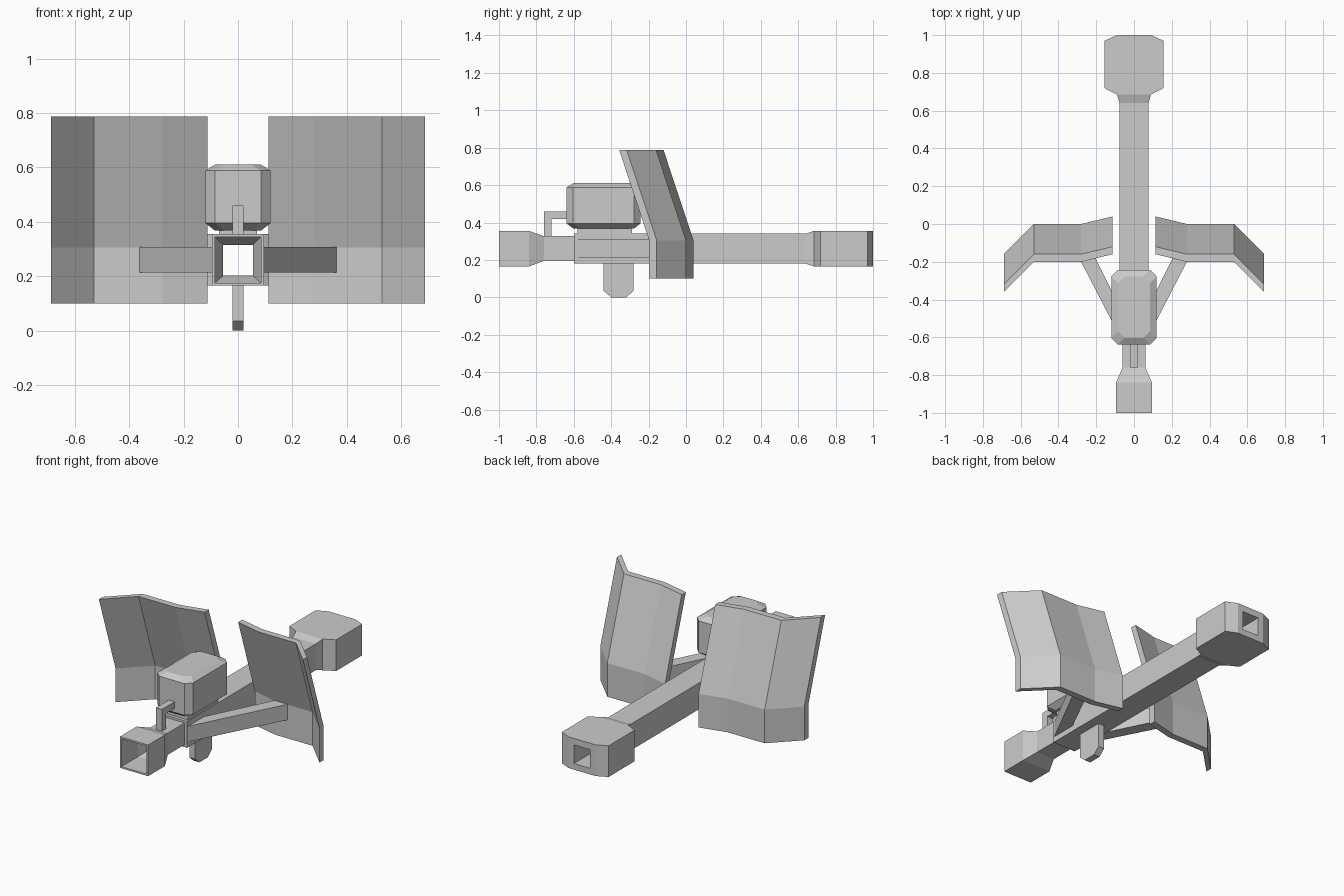
import bpy, bmesh

if "Cube" in bpy.data.objects:
    bpy.data.objects.remove(bpy.data.objects["Cube"])


def finish(name, bm):
    bmesh.ops.recalc_face_normals(bm, faces=bm.faces)
    me = bpy.data.meshes.new(name)
    bm.to_mesh(me)
    bm.free()
    ob = bpy.data.objects.new(name, me)
    bpy.context.collection.objects.link(ob)
    return ob


def loft(name, rings, loop=False):
    """Skin a list of equal-length point rings; capped, or closed into a tube."""
    bm = bmesh.new()
    vs = [[bm.verts.new(p) for p in r] for r in rings]
    n, m = len(rings[0]), len(rings)
    for i in range(m if loop else m - 1):
        a, b = vs[i], vs[(i + 1) % m]
        for j in range(n):
            k = (j + 1) % n
            bm.faces.new((a[j], a[k], b[k], b[j]))
    if not loop:
        bm.faces.new(vs[0])
        bm.faces.new(vs[-1])
    return finish(name, bm)


def square_tube(name, sections):
    """Sections are (y, half width, z low, z high), outside then back inside."""
    return loft(name, [[(-w, y, a), (w, y, a), (w, y, b), (-w, y, b)]
                       for y, w, a, b in sections], loop=True)


def box(name, x, y, z):
    return loft(name, [[(x[0], y[0], h), (x[1], y[0], h), (x[1], y[1], h), (x[0], y[1], h)]
                       for h in z])


def side_prism(name, profile, w):
    return loft(name, [[(x, y, z) for y, z in profile] for x in (-w, w)])


# Flared front socket
square_tube("front_socket", [
    (-1, .095, .165, .355), (-.84, .095, .165, .355), (-.76, .06, .195, .327),
    (-.58, .06, .195, .327), (-.58, .055, .202, .315), (-.76, .055, .202, .315),
    (-.84, .085, .175, .345), (-1, .085, .175, .345)])

# Long square barrel
square_tube("barrel", [
    (-.6, .077, .18, .34), (.66, .077, .18, .34),
    (.66, .055, .202, .315), (-.6, .055, .202, .315)])

# Wide hollow end block
square_tube("end_block", [
    (.64, .077, .18, .34), (.685, .09, .165, .355), (.72, .157, .165, .355),
    (.97, .157, .165, .355), (1, .09, .165, .355), (1, .055, .202, .315),
    (.64, .055, .202, .315)])


# Chamfered sight housing on a low pedestal
def octagon(z, inset):
    x, y0, y1, c = .12 - inset, -.638 + inset, -.243 - inset, .035
    return [(-x + c, y0, z), (x - c, y0, z), (x, y0 + c, z), (x, y1 - c, z),
            (x - c, y1, z), (-x + c, y1, z), (-x, y1 - c, z), (-x, y0 + c, z)]


loft("sight_housing", [octagon(.368, .035), octagon(.395, 0),
                       octagon(.588, 0), octagon(.61, .035)])
box("sight_pedestal", (-.07, .07), (-.58, -.29), (.33, .372))

# Bent eyepiece bracket
side_prism("sight_bracket", [(-.76, .32), (-.72, .32), (-.72, .42), (-.62, .42),
                             (-.62, .46), (-.76, .46)], .02)

# Hand grip under the barrel
side_prism("grip", [(-.44, .19), (-.44, .035), (-.4, 0), (-.32, 0),
                    (-.28, .035), (-.28, .19)], .02)

# Folded shields and their struts, mirrored left and right
shield_plan = [(.113, .04), (.28, 0), (.53, 0), (.687, -.157)]
for side, s in (("right", 1), ("left", -1)):
    rings = []
    for x, y in shield_plan:
        rings.append([(s * x, y, .1), (s * x, y, .305), (s * x, y - .16, .787),
                      (s * x, y - .2, .787), (s * x, y - .04, .305), (s * x, y - .04, .1)])
    loft(side + "_shield", rings)
    plan = [(.073, -.6), (.368, -.03), (.285, -.02), (.06, -.47)]
    loft(side + "_strut", [[(s * x, y, z) for x, y in plan] for z in (.213, .308)])
